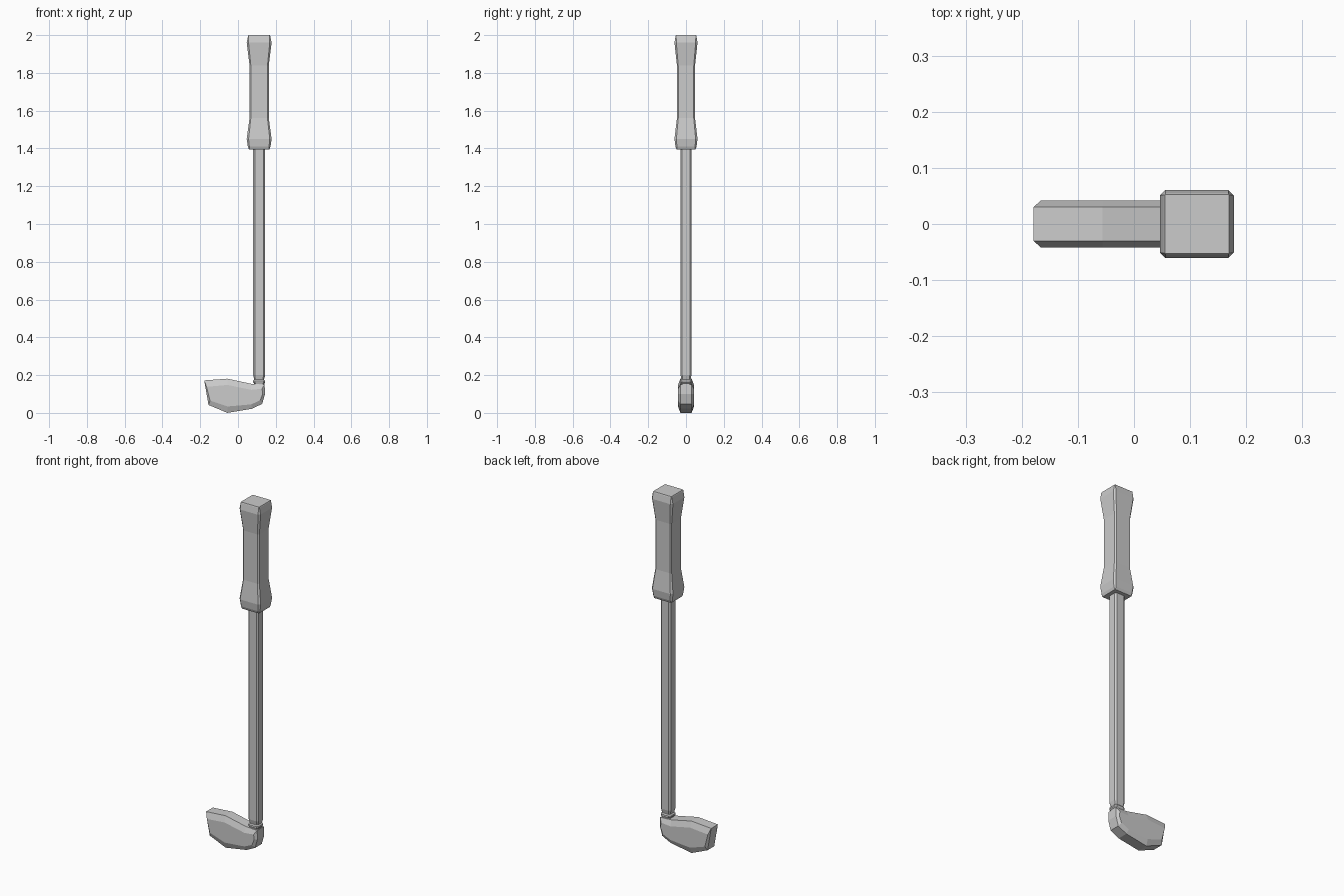
import bpy, bmesh

CX = 0.112  # shaft axis


def finish(name, bm):
    bmesh.ops.remove_doubles(bm, verts=bm.verts, dist=1e-5)
    bmesh.ops.recalc_face_normals(bm, faces=bm.faces)
    me = bpy.data.meshes.new(name)
    bm.to_mesh(me)
    bm.free()
    ob = bpy.data.objects.new(name, me)
    bpy.context.collection.objects.link(ob)
    return ob


def loft(name, rings):
    """Skin closed rings of equal point count and cap both ends."""
    bm = bmesh.new()
    rows = [[bm.verts.new(p) for p in r] for r in rings]
    n = len(rows[0])
    for a, b in zip(rows, rows[1:]):
        for i in range(n):
            j = (i + 1) % n
            bm.faces.new((a[i], a[j], b[j], b[i]))
    bm.faces.new(rows[0])
    bm.faces.new(rows[-1])
    return finish(name, bm)


def ring(z, hx, hy, c):
    """Square section with corners cut by c."""
    pts = [(hx, c - hy), (hx, hy - c), (hx - c, hy), (c - hx, hy),
           (-hx, hy - c), (-hx, c - hy), (c - hx, -hy), (hx - c, -hy)]
    return [(CX + x, y, z) for x, y in pts]


# waisted grip: z, half width x, half width y, corner cut
loft("grip", [ring(*r) for r in [
    (1.395, 0.054, 0.050, 0.002), (1.41, 0.060, 0.056, 0.008),
    (1.45, 0.066, 0.061, 0.010), (1.56, 0.051, 0.048, 0.007),
    (1.84, 0.051, 0.048, 0.007), (1.96, 0.066, 0.061, 0.010),
    (1.995, 0.059, 0.055, 0.003), (2.0, 0.057, 0.053, 0.001)]])

# shaft with tapered foot
loft("shaft", [ring(*r) for r in [
    (0.178, 0.026, 0.024, 0.006), (0.2, 0.032, 0.029, 0.009),
    (1.41, 0.032, 0.029, 0.009)]])

# neck and collar between shaft and head
loft("collar", [ring(*r) for r in [
    (0.13, 0.027, 0.025, 0.007), (0.156, 0.027, 0.025, 0.007),
    (0.162, 0.032, 0.029, 0.009), (0.17, 0.032, 0.029, 0.009),
    (0.176, 0.026, 0.024, 0.006), (0.182, 0.026, 0.024, 0.006)]])

# club head: outer rim outline and the smaller flat face outline
rim = [(-0.179, 0.172), (-0.156, 0.042), (-0.056, 0.0), (0.075, 0.022),
       (0.128, 0.048), (0.143, 0.10), (0.141, 0.15), (0.07, 0.154),
       (-0.056, 0.181)]
face = [(-0.166, 0.138), (-0.148, 0.065), (-0.054, 0.034), (0.069, 0.045),
        (0.117, 0.066), (0.131, 0.10), (0.127, 0.128), (0.07, 0.122),
        (-0.056, 0.148)]
loft("club_head", [[(x, y, z) for x, z in prof] for prof, y in
                   ((face, -0.042), (rim, -0.030), (rim, 0.030), (face, 0.042))])
